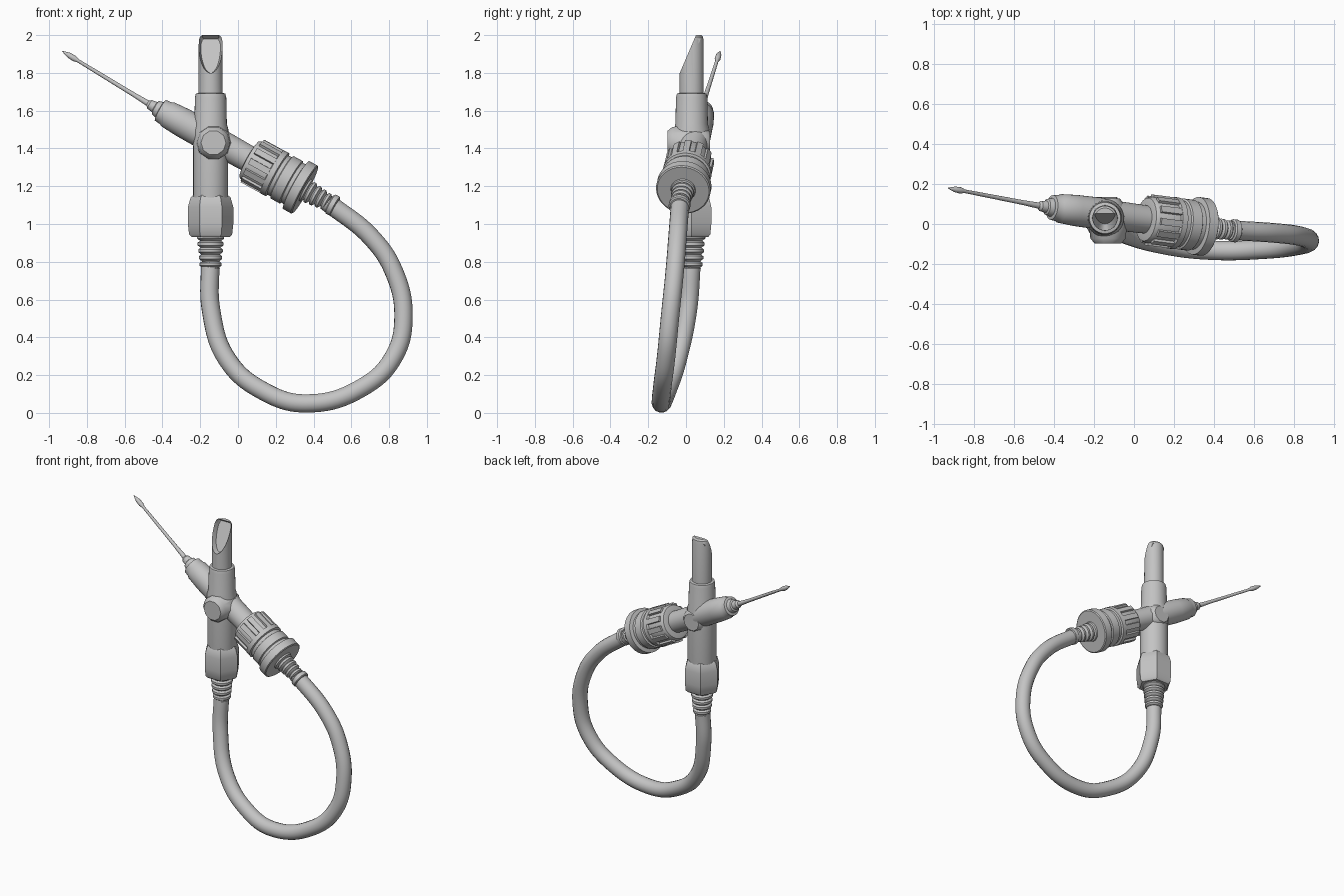
import bpy, bmesh, math
from mathutils import Vector, Matrix

cube = bpy.data.objects.get("Cube")
if cube:
    bpy.data.objects.remove(cube, do_unlink=True)

grey = bpy.data.materials.new("light grey plastic")
grey.use_nodes = True
COLOUR = (0.55, 0.55, 0.55, 1)
grey.diffuse_color = COLOUR
grey.node_tree.nodes["Principled BSDF"].inputs["Base Color"].default_value = COLOUR


def frame(start, toward):
    """Matrix whose z axis runs from start toward a second point."""
    d = Vector(toward) - Vector(start)
    return Matrix.Translation(start) @ d.to_track_quat('Z', 'Y').to_matrix().to_4x4()


def finish(obj, angle=35):
    bpy.ops.object.select_all(action='DESELECT')
    obj.select_set(True)
    bpy.context.view_layer.objects.active = obj
    bpy.ops.object.shade_smooth_by_angle(angle=math.radians(angle))
    return obj


def add_mesh(name, bm, matrix):
    bmesh.ops.recalc_face_normals(bm, faces=bm.faces)
    bm.transform(matrix)
    mesh = bpy.data.meshes.new(name)
    bm.to_mesh(mesh)
    bm.free()
    mesh.materials.append(grey)
    obj = bpy.data.objects.new(name, mesh)
    bpy.context.collection.objects.link(obj)
    return finish(obj)


def lathe_bm(profile, sides):
    """Closed turned shape from (height, radius) pairs."""
    bm = bmesh.new()
    rings = []
    for h, r in profile:
        rings.append([bm.verts.new((r * math.cos(a), r * math.sin(a), h))
                      for a in (math.tau * i / sides for i in range(sides))])
    for low, high in zip(rings, rings[1:]):
        for i in range(sides):
            j = (i + 1) % sides
            bm.faces.new((low[i], low[j], high[j], high[i]))
    bm.faces.new(rings[0][::-1])
    bm.faces.new(rings[-1])
    return bm


def lathe(name, profile, matrix, sides=32):
    return add_mesh(name, lathe_bm(profile, sides), matrix)


def ribbed(start, end, r0, r1, count, depth):
    """Profile of a tapering sleeve with raised rings."""
    step = (end - start) / count
    out = []
    for i in range(count):
        h, r = start + i * step, r0 + (r1 - r0) * i / max(count - 1, 1)
        out += [(h, r - depth), (h + step * .25, r), (h + step * .65, r), (h + step * .9, r - depth)]
    return out


# Upright barrel and branch axes
upright = Matrix.Translation((-0.145, 0.03, 0))
BRANCH = Vector((-0.467, 0.09, 1.633))
HOSE_START = Vector((0.51, -0.035, 1.095))
branch = frame(BRANCH, HOSE_START)

lathe("barrel", [(1.1, .088), (1.14, .092), (1.38, .092), (1.5, .094), (1.53, .086),
                 (1.67, .083), (1.69, .078), (1.695, .06)], upright)

# Spout: slanted cut with a hollowed mouth facing the front
bm = lathe_bm([(1.66, .064), (1.97, .063), (1.99, .06), (2.0, .05)], 32)
normal = Vector((0, -0.21, 0.09)).normalized()
cut = bmesh.ops.bisect_plane(bm, geom=bm.verts[:] + bm.edges[:] + bm.faces[:],
                             plane_co=(0, -0.063, 1.80), plane_no=normal, clear_outer=True)
rim = [e for e in cut['geom_cut'] if isinstance(e, bmesh.types.BMEdge)]
mouth = bmesh.ops.contextual_create(bm, geom=rim)['faces']
bmesh.ops.inset_region(bm, faces=mouth, thickness=.011, use_even_offset=True)
bmesh.ops.translate(bm, verts=list({v for f in mouth for v in f.verts}), vec=(0, .03, -.01))
add_mesh("spout", bm, upright)

# Six-sided nut, threaded sleeve and hose ferrule
lathe("hex_nut", [(.93, .1), (.945, .114), (1.0, .12), (1.09, .12), (1.14, .106), (1.155, .09)],
      upright, 6)
lathe("lower_sleeve", [(.765, .05)] + ribbed(.77, .95, .058, .072, 5, .012), upright)

# Round bosses on the crossing, front and back
for name, y, r in (("front_boss", -.098, .088), ("back_boss", .128, .08)):
    inner = Vector((-.13, .04, 1.43))
    outer = Vector((-.13, y, 1.43))
    length = (outer - inner).length
    lathe(name, [(0, r + .012), (length - .025, r), (length, r - .022)], frame(inner, outer), 10)

# Branch tube through the crossing
lathe("branch_tube", [(.06, .045), (.065, .062), (.1, .066), (.11, .072), (.2, .078),
                      (.36, .08), (.42, .074), (.62, .07)], branch)
lathe("needle_hub", [(-.015, .012), (.0, .026), (.03, .03), (.035, .04), (.075, .05)], branch)

# Needle with a spear-shaped tip
tip = Vector((-0.93, 0.18, 1.915))
needle_length = (tip - BRANCH).length
lathe("needle", [(0, .016), (.1, .012), (needle_length - .1, .009), (needle_length - .075, .016),
                 (needle_length - .04, .014), (needle_length, .002)], frame(BRANCH, tip), 12)

# Grip collar, raised bands and end flange
lathe("grip_collar", [(.6, .085), (.605, .108), (.62, .116), (.74, .116), (.745, .13), (.775, .13),
                      (.78, .118), (.8, .118), (.805, .128), (.86, .128), (.865, .12),
                      (.885, .12), (.89, .145), (.94, .145), (.945, .138)], branch, 36)
RIBS = 12
bm = bmesh.new()
for i in range(RIBS):
    place = (Matrix.Rotation(math.tau * i / RIBS, 4, 'Z') @ Matrix.Translation((.115, 0, .685))
             @ Matrix.Diagonal((.026, .034, .12, 1)))
    bmesh.ops.create_cube(bm, size=1, matrix=place)
add_mesh("grip_ribs", bm, branch)

# Ribbed nozzle that holds the hose
lathe("hose_nozzle", [(.93, .07), (.955, .064)] + ribbed(.96, 1.09, .06, .048, 4, .012)
      + [(1.1, .057), (1.125, .057), (1.13, .05)], branch)

# Looping hose
path = [HOSE_START - (HOSE_START - BRANCH).normalized() * .04,
        (.705, -.045, .93), (.826, -.06, .747), (.876, -.085, .504), (.826, -.105, .3),
        (.667, -.125, .14), (.36, -.13, .05), (.135, -.1, .115), (-.055, -.045, .28),
        (-.143, .01, .546), (-.147, .03, .8)]
curve = bpy.data.curves.new("hose", 'CURVE')
curve.dimensions = '3D'
curve.bevel_depth = .049
curve.bevel_resolution = 6
curve.resolution_u = 10
curve.use_fill_caps = True
spline = curve.splines.new('BEZIER')
spline.bezier_points.add(len(path) - 1)
for point, co in zip(spline.bezier_points, path):
    point.co = co
    point.handle_left_type = point.handle_right_type = 'AUTO'
curve.materials.append(grey)
hose = bpy.data.objects.new("hose", curve)
bpy.context.collection.objects.link(hose)
bpy.ops.object.select_all(action='DESELECT')
hose.select_set(True)
bpy.context.view_layer.objects.active = hose
bpy.ops.object.convert(target='MESH')
finish(bpy.context.view_layer.objects.active)
